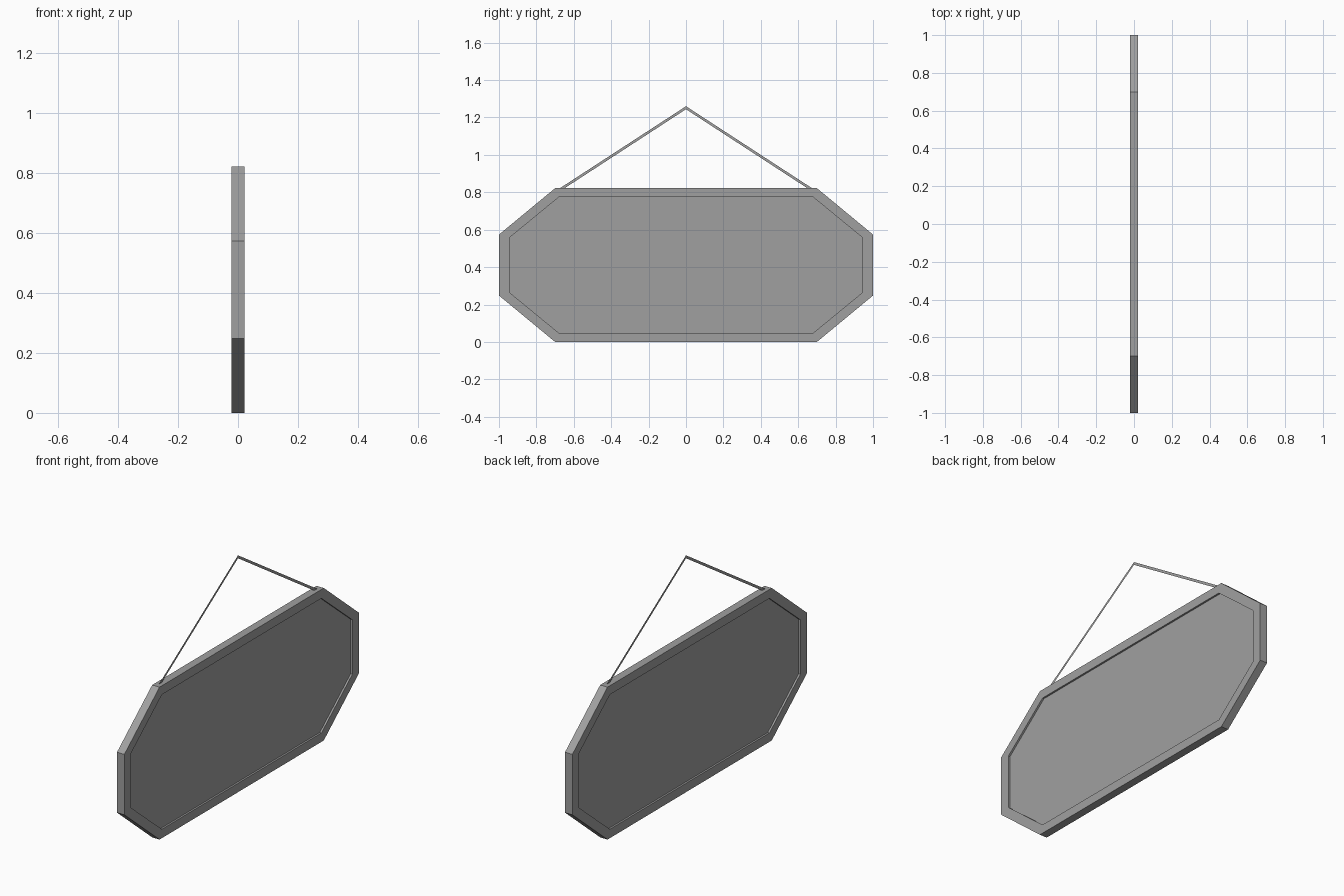
import bpy
import bmesh

cube = bpy.data.objects.get("Cube")
if cube:
    bpy.data.objects.remove(cube)

grey = bpy.data.materials.new("plain_grey")
grey.use_nodes = True
colour = (0.35, 0.35, 0.35, 1)
grey.diffuse_color = colour
grey.node_tree.nodes["Principled BSDF"].inputs["Base Color"].default_value = colour

MID, HALF, RECESS = 0.411, 0.022, 0.010


def finish(name, bm):
    mesh = bpy.data.meshes.new(name)
    bm.to_mesh(mesh)
    bm.free()
    mesh.materials.append(grey)
    obj = bpy.data.objects.new(name, mesh)
    bpy.context.collection.objects.link(obj)
    return obj


def octagon(bm, x, wide, flat, tall, side):
    """Ring of eight corners: half width, half flat edge, half height, half side edge."""
    quarter = [(wide, side), (flat, tall)]
    pts = quarter + [(-y, z) for y, z in reversed(quarter)]
    pts += [(-y, -z) for y, z in pts]
    return [bm.verts.new((x, y, z + MID)) for y, z in pts]


def bridge(bm, a, b):
    for i in range(8):
        j = (i + 1) % 8
        bm.faces.new((a[i], a[j], b[j], b[i]))


OUTER = (1.0, 0.70, 0.411, 0.163)
INNER = (0.943, 0.68, 0.363, 0.147)

# Octagonal border, open in the middle
bm = bmesh.new()
rings = [octagon(bm, x, *size) for x, size in
         ((-HALF, OUTER), (HALF, OUTER), (HALF, INNER), (-HALF, INNER))]
for i in range(4):
    bridge(bm, rings[i], rings[(i + 1) % 4])
bmesh.ops.recalc_face_normals(bm, faces=bm.faces)
finish("sign_frame", bm)

# Recessed board filling the border
bm = bmesh.new()
depth = HALF - RECESS
back, front = octagon(bm, -depth, *INNER), octagon(bm, depth, *INNER)
bridge(bm, back, front)
bm.faces.new(back)
bm.faces.new(front)
bmesh.ops.recalc_face_normals(bm, faces=bm.faces)
finish("sign_board", bm)

# Flat hanging cord, one half mirrored to the other side
bm = bmesh.new()
corners = [(0.0, 1.26), (0.0, 1.244), (0.655, 0.818), (0.68, 0.818)]
bm.faces.new([bm.verts.new((0, y, z)) for y, z in corners])
cord = finish("hanging_cord", bm)
mirror = cord.modifiers.new("Mirror", "MIRROR")
mirror.use_axis = (False, True, False)
